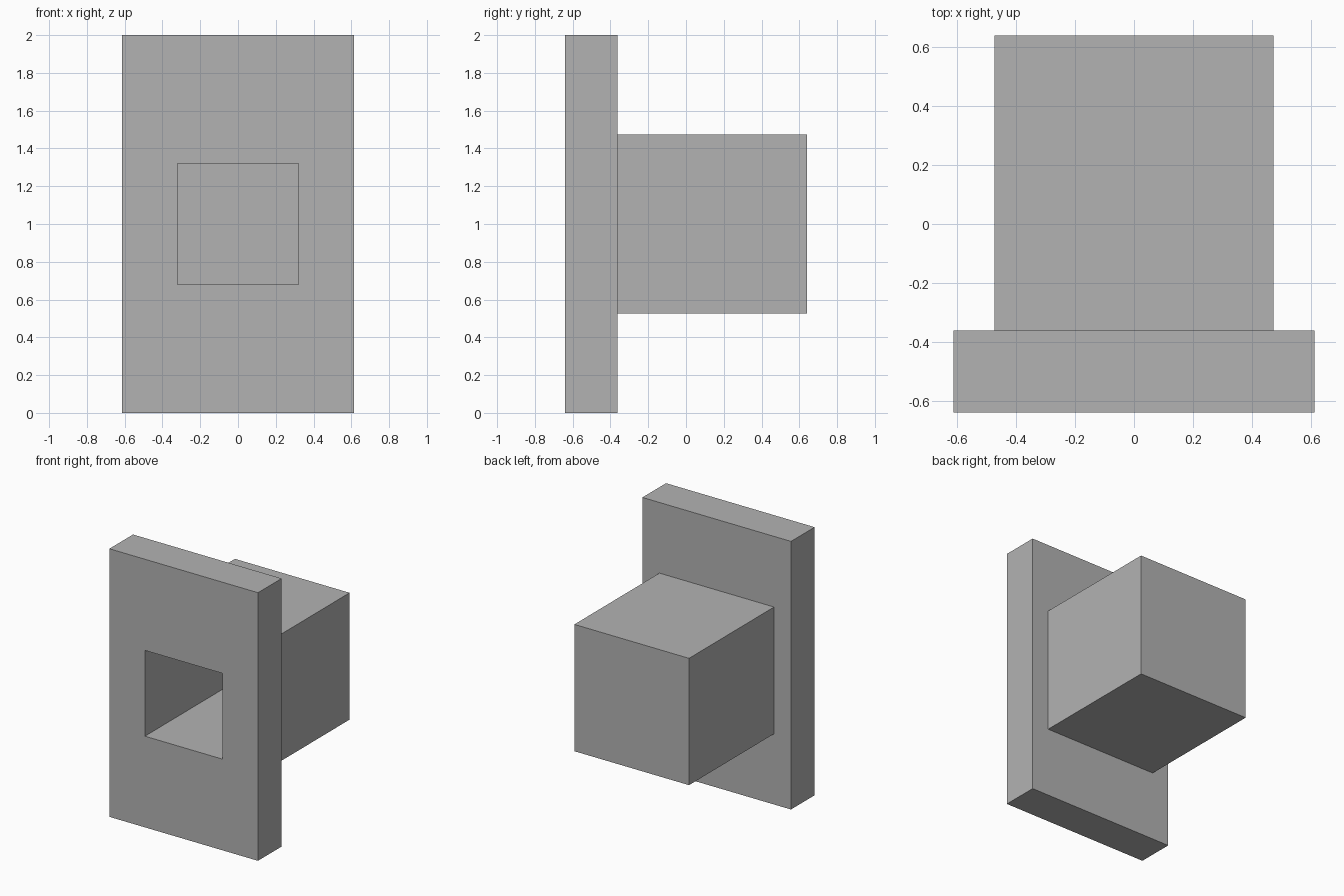
import bpy
from mathutils import Vector

if "Cube" in bpy.data.objects:
    bpy.data.objects.remove(bpy.data.objects["Cube"], do_unlink=True)

grey = bpy.data.materials.new("plain_grey")
grey.use_nodes = True
grey.diffuse_color = (0.45, 0.45, 0.45, 1)
grey.node_tree.nodes["Principled BSDF"].inputs["Base Color"].default_value = grey.diffuse_color

PLATE_FRONT, PLATE_BACK, BLOCK_BACK = -0.64, -0.362, 0.64
PLATE_HALF, BLOCK_HALF, HOLE_HALF = 0.613, 0.473, 0.32
WALL = BLOCK_HALF - HOLE_HALF


def box(name, low, high):
    """Axis-aligned box between two corners."""
    low, high = Vector(low), Vector(high)
    bpy.ops.mesh.primitive_cube_add(size=1, location=(low + high) / 2)
    obj = bpy.context.object
    obj.name = name
    obj.scale = high - low
    bpy.ops.object.transform_apply(location=False, rotation=False, scale=True)
    obj.data.materials.append(grey)
    return obj


def centred_box(name, half, half_height, front, back):
    return box(name, (-half, front, 1 - half_height), (half, back, 1 + half_height))


# Tall front plate and the block behind it
plate = centred_box("front_plate", PLATE_HALF, 1, PLATE_FRONT, PLATE_BACK)
block = centred_box("rear_block", BLOCK_HALF, BLOCK_HALF, PLATE_BACK, BLOCK_BACK)

# Square socket running through the plate and deep into the block
cutter = centred_box("socket_cutter", HOLE_HALF, HOLE_HALF, PLATE_FRONT - 0.2, BLOCK_BACK - WALL)
cutter.hide_render = True
for part in (plate, block):
    cut = part.modifiers.new("socket", 'BOOLEAN')
    cut.operation = 'DIFFERENCE'
    cut.solver = 'EXACT'
    cut.object = cutter
    bpy.context.view_layer.objects.active = part
    bpy.ops.object.modifier_apply(modifier=cut.name)
bpy.data.objects.remove(cutter, do_unlink=True)
